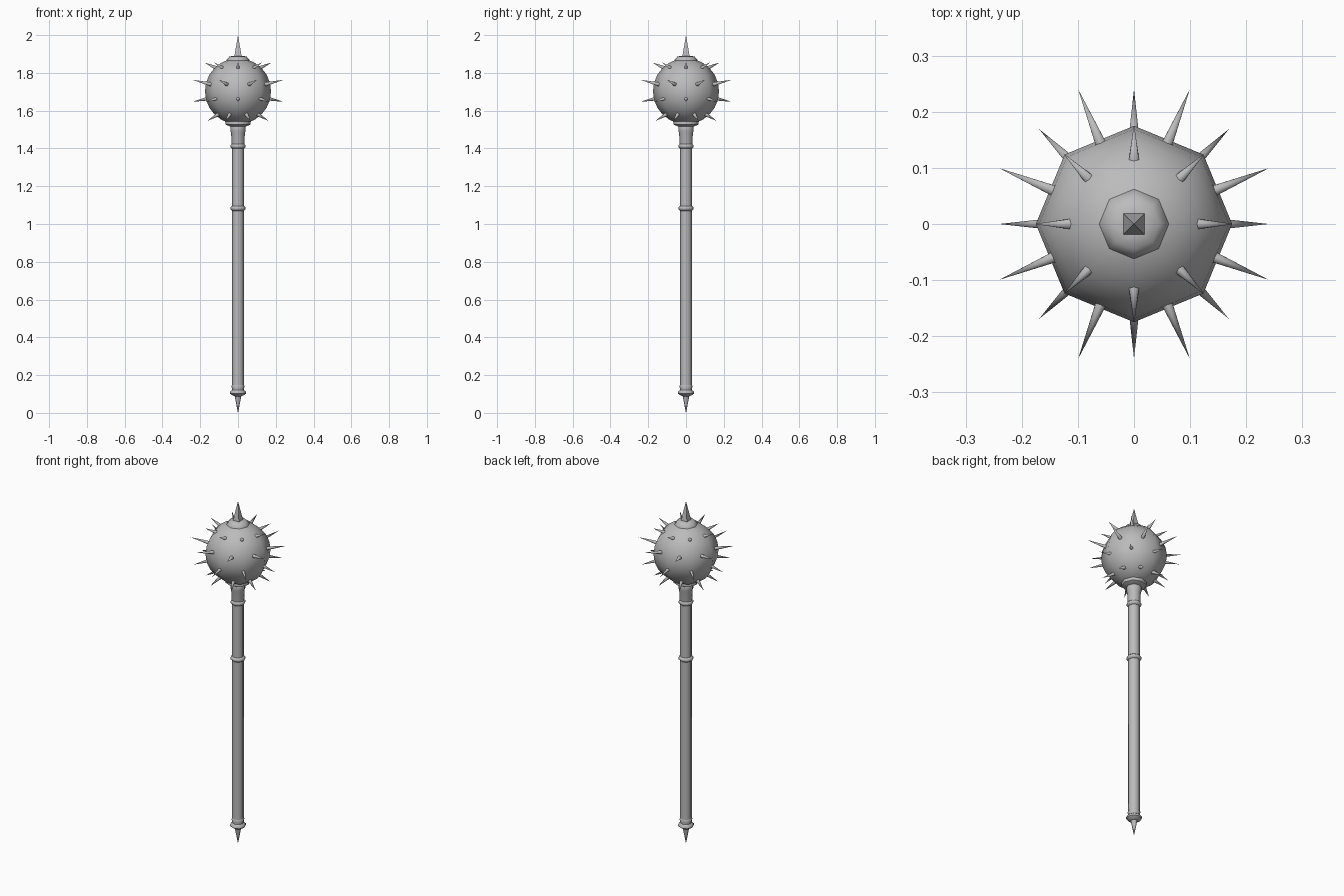
import bpy, math
from mathutils import Vector

if "Cube" in bpy.data.objects:
    bpy.data.objects.remove(bpy.data.objects["Cube"], do_unlink=True)

steel = bpy.data.materials.new("grey_steel")
steel.use_nodes = True
GREY = (0.5, 0.5, 0.5, 1)
steel.diffuse_color = GREY
steel.node_tree.nodes["Principled BSDF"].inputs["Base Color"].default_value = GREY

CENTRE = 1.703  # height of the ball's middle


def finish(obj, name, angle=50):
    obj.name = name
    obj.data.materials.append(steel)
    bpy.ops.object.select_all(action="DESELECT")
    obj.select_set(True)
    bpy.context.view_layer.objects.active = obj
    bpy.ops.object.shade_smooth_by_angle(angle=math.radians(angle))
    return obj


def lathe(name, profile, sides=8):
    """Turn a (radius, height) profile around z, capping both ends."""
    verts, faces = [], []
    for r, z in profile:
        for i in range(sides):
            a = math.tau * i / sides
            verts.append((r * math.cos(a), r * math.sin(a), z))
    for k in range(len(profile) - 1):
        for i in range(sides):
            j = (i + 1) % sides
            a, b = k * sides, (k + 1) * sides
            faces.append((a + i, a + j, b + j, b + i))
    faces.append(tuple(reversed(range(sides))))
    faces.append(tuple(range(len(verts) - sides, len(verts))))
    mesh = bpy.data.meshes.new(name)
    mesh.from_pydata(verts, [], faces)
    obj = bpy.data.objects.new(name, mesh)
    bpy.context.collection.objects.link(obj)
    return finish(obj, name)


def spike(name, base, tip, radius, sides=6, spin=0):
    base, tip = Vector(base), Vector(tip)
    axis = tip - base
    bpy.ops.mesh.primitive_cone_add(vertices=sides, radius1=radius, radius2=0,
                                    depth=axis.length, location=(base + tip) / 2)
    obj = bpy.context.object
    turn = axis.to_track_quat("Z", "Y")
    obj.rotation_euler = (0, 0, spin) if sides == 4 else turn.to_euler()
    return finish(obj, name, 62 if sides > 4 else 30)


# Shaft, its rings and the butt
lathe("shaft", [(0.031, 0.12), (0.031, 1.42)])
for name, z in (("middle_ring", 1.083), ("upper_ring", 1.412)):
    lathe(name, [(0.031, z - 0.013), (0.040, z - 0.005),
                 (0.040, z + 0.005), (0.031, z + 0.013)])
lathe("butt_cap", [(0.018, 0.088), (0.028, 0.092), (0.042, 0.102), (0.042, 0.112),
                   (0.030, 0.122), (0.035, 0.142), (0.030, 0.15)])
lathe("butt_spike", [(0.0005, 0.0), (0.018, 0.092)])

# Socket joining shaft and ball
lathe("socket", [(0.031, 1.415), (0.035, 1.43), (0.036, 1.48), (0.041, 1.495),
                 (0.041, 1.515), (0.036, 1.525)])
lathe("lower_collar", [(0.045, 1.517), (0.066, 1.527), (0.068, 1.543), (0.06, 1.555)])

# Ball
bpy.ops.mesh.primitive_uv_sphere_add(segments=8, ring_count=12, radius=0.175,
                                     location=(0, 0, CENTRE))
finish(bpy.context.object, "ball")

# Top collar and finial
lathe("top_collar", [(0.063, 1.85), (0.062, 1.867), (0.045, 1.887), (0.02, 1.89)])
spike("top_spike", (0, 0, 1.885), (0, 0, 2.0), 0.028, 4, math.pi / 4)

# Four rows of spikes: base radius and height, tip radius and height, half-step offset
ROWS = {
    "top": (0.105, 0.118, 0.178, 0.152, 0.0),
    "upper": (0.145, 0.034, 0.26, 0.060, 0.5),
    "lower": (0.145, -0.036, 0.24, -0.056, 0.0),
    "bottom": (0.105, -0.118, 0.175, -0.157, 0.5),
}
for row, (r0, z0, r1, z1, offset) in ROWS.items():
    for i in range(8):
        a = math.tau * (i + offset) / 8
        c, s = math.cos(a), math.sin(a)
        spike(f"{row}_spike_{i + 1}", (r0 * c, r0 * s, CENTRE + z0),
              (r1 * c, r1 * s, CENTRE + z1), 0.012)
